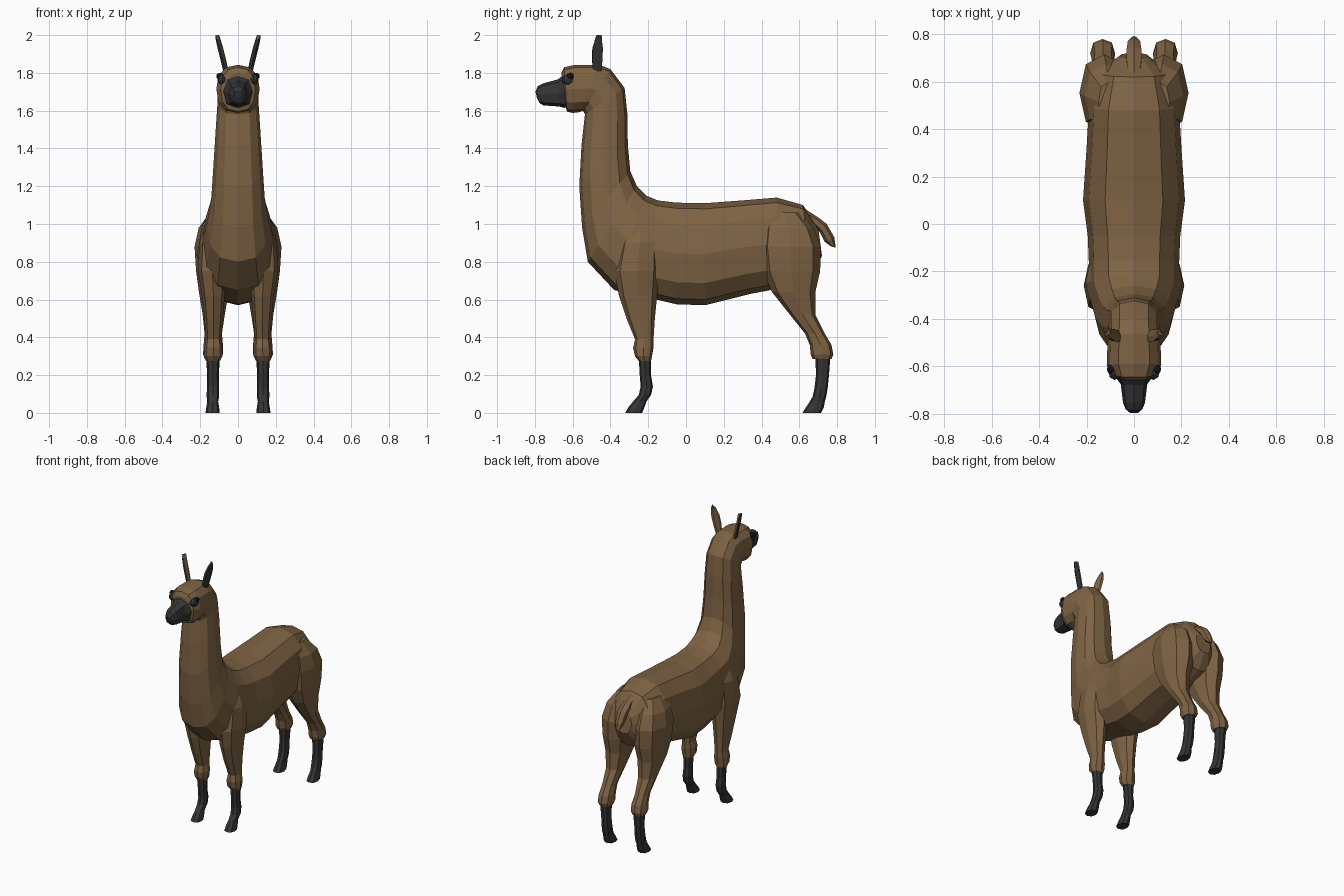
import bpy, bmesh, math
from mathutils import Vector


def material(name, rgb):
    m = bpy.data.materials.new(name)
    m.diffuse_color = (*rgb, 1)
    return m


BROWN = material("brown_wool", (0.21, 0.125, 0.057))
DARK = material("dark_skin", (0.035, 0.035, 0.038))
BLACK = material("eye_black", (0.008, 0.008, 0.01))


def soft(v, p):
    return math.copysign(abs(v) ** p, v)


def finish(bm, name, mats, mirror=False):
    bmesh.ops.recalc_face_normals(bm, faces=bm.faces)
    me = bpy.data.meshes.new(name)
    bm.to_mesh(me)
    bm.free()
    for m in mats:
        me.materials.append(m)
    ob = bpy.data.objects.new(name, me)
    bpy.context.collection.objects.link(ob)
    if mirror:
        ob.modifiers.new("mirror", 'MIRROR')
    return ob


def skin(rings, closed=True):
    """Bridge equal-length rings of points and cap both ends."""
    bm = bmesh.new()
    loops = [[bm.verts.new(p) for p in r] for r in rings]
    n = len(loops[0])
    for a, b in zip(loops, loops[1:]):
        for i in range(n):
            j = (i + 1) % n
            bm.faces.new((a[i], a[j], b[j], b[i]))
    bm.faces.new(loops[0])
    bm.faces.new(loops[-1])
    return bm


def spine_ring(yt, zt, yb, zb, w, n=12, p=0.82):
    """Cross-section between a top and a bottom profile point, half width w."""
    pts = []
    for i in range(n):
        t = 2 * math.pi * i / n
        k = 0.5 + 0.5 * soft(math.cos(t), p)
        pts.append((w * soft(math.sin(t), p), yb + (yt - yb) * k, zb + (zt - zb) * k))
    return pts


def level_ring(z, y0, y1, x0, x1, n=8, p=0.85):
    """Horizontal cross-section of a leg, fitted to a box."""
    pts = []
    for i in range(n):
        t = 2 * math.pi * i / n
        pts.append(((x0 + x1) / 2 + (x1 - x0) / 2 * soft(math.cos(t), p),
                    (y0 + y1) / 2 + (y1 - y0) / 2 * soft(math.sin(t), p), z))
    return pts


# torso, neck and head in one sweep: top y,z / bottom y,z / half width
finish(skin([spine_ring(*r) for r in [
    (0.70, 0.98, 0.72, 0.83, 0.06),
    (0.62, 1.10, 0.66, 0.72, 0.15),
    (0.48, 1.14, 0.50, 0.66, 0.19),
    (0.30, 1.125, 0.34, 0.63, 0.20),
    (0.10, 1.11, 0.10, 0.57, 0.215),
    (-0.05, 1.113, -0.05, 0.575, 0.195),
    (-0.15, 1.125, -0.20, 0.61, 0.19),
    (-0.21, 1.15, -0.38, 0.65, 0.19),
    (-0.26, 1.20, -0.52, 0.80, 0.165),
    (-0.295, 1.28, -0.55, 0.98, 0.142),
    (-0.308, 1.42, -0.565, 1.20, 0.13),
    (-0.31, 1.58, -0.553, 1.42, 0.118),
    (-0.325, 1.72, -0.535, 1.58, 0.108),
    (-0.40, 1.82, -0.545, 1.60, 0.108),
    (-0.46, 1.843, -0.565, 1.592, 0.112),
    (-0.59, 1.842, -0.60, 1.588, 0.115),
    (-0.645, 1.83, -0.63, 1.595, 0.092),
    (-0.66, 1.80, -0.64, 1.63, 0.06)]]), "body", [BROWN])

# muzzle
finish(skin([spine_ring(*r, 8, 0.75) for r in [
    (-0.60, 1.80, -0.60, 1.62, 0.085),
    (-0.652, 1.785, -0.648, 1.615, 0.075),
    (-0.68, 1.765, -0.67, 1.622, 0.056),
    (-0.755, 1.745, -0.755, 1.628, 0.046),
    (-0.785, 1.73, -0.775, 1.64, 0.036),
    (-0.797, 1.70, -0.79, 1.67, 0.022)]]), "muzzle", [DARK])


def blob(name, loc, size, mat):
    bm = bmesh.new()
    bmesh.ops.create_uvsphere(bm, u_segments=8, v_segments=6, radius=1)
    for v in bm.verts:
        v.co = Vector(loc) + Vector([a * b for a, b in zip(v.co, size)])
    finish(bm, name, [mat], True)


# eye patches and eyes
blob("eye_patch", (0.082, -0.618, 1.765), (0.028, 0.04, 0.03), DARK)
blob("eye", (0.097, -0.612, 1.782), (0.018, 0.02, 0.018), BLACK)

# ears: flattened leaf shape, dark on the outer front
ear = skin([[(x + d * w * math.cos(a) * 0.45 + 0.010 * math.sin(a) * d,
              y + d * w * math.cos(a) - 0.012 * math.sin(a) * d, z)
             for a in [math.pi * i / 3 for i in range(6)] for d in (1,)]
            for x, y, z, w in [(0.065, -0.47, 1.81, 0.022), (0.078, -0.47, 1.87, 0.028),
                               (0.093, -0.468, 1.93, 0.028), (0.106, -0.463, 1.98, 0.017),
                               (0.110, -0.460, 2.00, 0.005)]])
bmesh.ops.recalc_face_normals(ear, faces=ear.faces)
for f in ear.faces:
    f.material_index = int(f.normal.dot(Vector((0.8, -0.6, 0))) > 0.25)
finish(ear, "ear", [BROWN, DARK], True)


def leg(name, upper, lower):
    finish(skin([level_ring(*r) for r in upper]), name, [BROWN], True)
    finish(skin([level_ring(*r) for r in lower]), name + "_shin", [DARK], True)


# front legs: z / y range / x range
leg("front_leg", [
    (1.05, -0.28, -0.20, 0.09, 0.15),
    (0.90, -0.35, -0.14, 0.06, 0.205),
    (0.75, -0.38, -0.14, 0.06, 0.212),
    (0.62, -0.355, -0.153, 0.07, 0.19),
    (0.50, -0.315, -0.165, 0.08, 0.178),
    (0.39, -0.27, -0.172, 0.09, 0.17),
    (0.345, -0.28, -0.172, 0.082, 0.178),
    (0.30, -0.27, -0.18, 0.083, 0.18),
    (0.275, -0.25, -0.185, 0.095, 0.17)], [
    (0.29, -0.25, -0.186, 0.098, 0.168),
    (0.20, -0.245, -0.185, 0.103, 0.162),
    (0.14, -0.24, -0.175, 0.10, 0.164),
    (0.095, -0.25, -0.185, 0.10, 0.166),
    (0.06, -0.28, -0.21, 0.105, 0.162),
    (0.03, -0.305, -0.22, 0.10, 0.168),
    (0.00, -0.322, -0.232, 0.097, 0.172)])

# hind legs
leg("hind_leg", [
    (1.06, 0.43, 0.60, 0.06, 0.15),
    (0.98, 0.405, 0.675, 0.03, 0.208),
    (0.88, 0.39, 0.715, 0.02, 0.23),
    (0.75, 0.405, 0.71, 0.03, 0.222),
    (0.64, 0.455, 0.685, 0.05, 0.207),
    (0.52, 0.55, 0.685, 0.07, 0.187),
    (0.42, 0.63, 0.735, 0.085, 0.177),
    (0.36, 0.655, 0.77, 0.08, 0.182),
    (0.31, 0.66, 0.78, 0.08, 0.185),
    (0.285, 0.67, 0.77, 0.09, 0.175)], [
    (0.305, 0.685, 0.765, 0.095, 0.17),
    (0.20, 0.688, 0.757, 0.102, 0.163),
    (0.13, 0.68, 0.75, 0.10, 0.165),
    (0.085, 0.67, 0.742, 0.10, 0.166),
    (0.06, 0.655, 0.735, 0.105, 0.163),
    (0.03, 0.635, 0.73, 0.10, 0.168),
    (0.00, 0.617, 0.715, 0.097, 0.172)])

# tail
finish(skin([spine_ring(*r, 6, 1) for r in [
    (0.63, 1.08, 0.65, 1.00, 0.03),
    (0.70, 1.035, 0.68, 0.985, 0.036),
    (0.745, 1.00, 0.71, 0.955, 0.036),
    (0.785, 0.93, 0.735, 0.905, 0.03),
    (0.793, 0.875, 0.77, 0.88, 0.012)]]), "tail", [BROWN])
